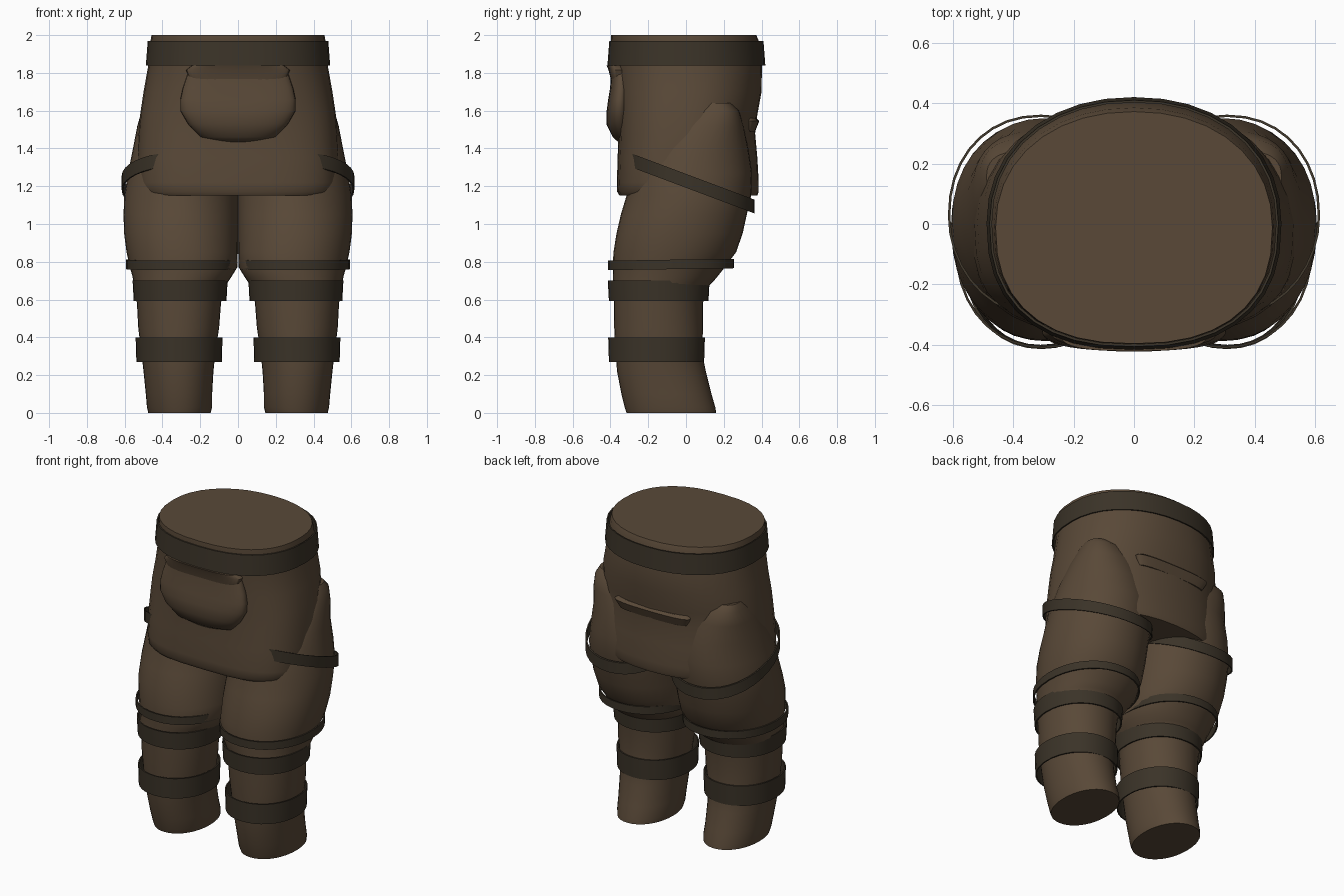
import bpy, bmesh, math

SEG = 36


def material(name, rgb):
    m = bpy.data.materials.new(name)
    m.diffuse_color = (*rgb, 1)
    return m


CLOTH = material("brown cloth", (0.100, 0.066, 0.039))
LEATHER = material("dark leather", (0.043, 0.033, 0.021))


def ring(x0, x1, y0, y1, nf=2.1, nb=2.1):
    """Rounded cross-section filling a box, with own squareness front and back."""
    cx, cy, rx, ry = (x0 + x1) / 2, (y0 + y1) / 2, (x1 - x0) / 2, (y1 - y0) / 2
    pts = []
    for i in range(SEG):
        a = 2 * math.pi * i / SEG
        c, s = math.cos(a), math.sin(a)
        e = 2 / (nb if s > 0 else nf)
        pts.append((cx + rx * math.copysign(abs(c) ** e, c),
                    cy + ry * math.copysign(abs(s) ** e, s)))
    return pts


def skin(name, loops, mat, closed=False):
    """Join loops of 3D points; cap the ends, or close into a hoop."""
    bm = bmesh.new()
    rows = [[bm.verts.new(p) for p in loop] for loop in loops]
    pairs = list(zip(rows, rows[1:]))
    if closed:
        pairs.append((rows[-1], rows[0]))
    else:
        bm.faces.new(rows[0][::-1])
        bm.faces.new(rows[-1])
    for lo, hi in pairs:
        for i in range(SEG):
            j = (i + 1) % SEG
            bm.faces.new((lo[i], lo[j], hi[j], hi[i]))
    bmesh.ops.recalc_face_normals(bm, faces=bm.faces)
    me = bpy.data.meshes.new(name)
    bm.to_mesh(me)
    bm.free()
    me.materials.append(mat)
    ob = bpy.data.objects.new(name, me)
    bpy.context.collection.objects.link(ob)
    bpy.ops.object.select_all(action='DESELECT')
    ob.select_set(True)
    bpy.context.view_layer.objects.active = ob
    bpy.ops.object.shade_smooth_by_angle(angle=math.radians(42))
    return ob


def loft(name, sections, mat, side=1):
    """Each section: z, x0, x1, y0, y1 and optional squareness."""
    return skin(name, [[(side * x, y, s[0]) for x, y in ring(*s[1:])]
                       for s in sections], mat)


def band(name, box, z0, z1, mat, side=1, slope=0.0, flare=0.0, n=(2.1, 2.1)):
    """Thin hoop; slope tilts it along y, flare widens the lower edge."""
    x0, x1, y0, y1 = box

    def edge(z, d):
        return [(side * x, y, z + slope * y)
                for x, y in ring(x0 - d, x1 + d, y0 - d, y1 + d, *n)]
    t = 0.008
    return skin(name, [edge(z0, flare - t), edge(z0, flare), edge(z1, 0), edge(z1, -t)],
                mat, closed=True)


# Hips with skirt-like lower hem
loft("hips", [
    (1.15, -.505, .505, -.352, .378, 3.2, 2.2),
    (1.17, -.525, .525, -.364, .385, 3.2, 2.2),
    (1.22, -.535, .535, -.366, .385, 3.1, 2.2),
    (1.35, -.535, .535, -.362, .378, 3.0, 2.2),
    (1.48, -.528, .528, -.358, .366, 2.8, 2.2),
    (1.58, -.518, .518, -.362, .378, 2.7, 2.2),
    (1.70, -.500, .500, -.372, .400, 2.5, 2.2),
    (1.84, -.475, .475, -.386, .402, 2.4, 2.15),
    (1.97, -.463, .463, -.398, .385, 2.4, 2.15),
    (2.00, -.458, .458, -.396, .372, 2.4, 2.15),
], CLOTH)
band("belt", (-.478, .478, -.406, .410), 1.84, 1.97, LEATHER, flare=.010, n=(2.4, 2.15))

# Front pouch with an outward-leaning flap
loft("front_pouch", [
    (1.435, -.10, .10, -.360, -.28, 2.4),
    (1.46, -.20, .20, -.388, -.28, 2.4),
    (1.53, -.265, .265, -.422, -.28, 2.4),
    (1.60, -.305, .305, -.420, -.28, 2.6),
    (1.66, -.305, .305, -.412, -.28, 2.8),
    (1.72, -.292, .292, -.402, -.28, 2.8),
    (1.80, -.265, .265, -.396, -.28, 2.8),
], CLOTH)
loft("pouch_flap", [
    (1.765, -.255, .255, -.398, -.29, 3),
    (1.815, -.275, .275, -.410, -.29, 3),
    (1.838, -.245, .245, -.420, -.29, 3),
], CLOTH)

# Raised pocket lip across the seat
loft("back_pocket_lip", [
    (1.49, -.24, .24, .29, .366, 2, 2.6),
    (1.545, -.27, .27, .29, .388, 2, 2.6),
    (1.56, -.25, .25, .29, .372, 2, 2.6),
], CLOTH)

for side, tag in ((1, "right"), (-1, "left")):
    # Leg from cuff to the bulge over the hip
    loft(tag + "_leg", [
        (0.00, .145, .475, -.315, .160),
        (0.03, .137, .482, -.325, .155),
        (0.10, .137, .488, -.342, .135),
        (0.22, .130, .500, -.365, .105),
        (0.32, .120, .512, -.373, .085),
        (0.45, .100, .528, -.380, .090),
        (0.58, .090, .535, -.382, .090),
        (0.66, .080, .545, -.384, .105),
        (0.69, .055, .553, -.385, .140),
        (0.72, .035, .558, -.386, .165),
        (0.77, .004, .572, -.388, .205),
        (0.85, .001, .590, -.384, .265),
        (0.95, .000, .603, -.368, .300),
        (1.05, .000, .606, -.345, .322, 2, 2.1),
        (1.15, .000, .602, -.315, .345, 1.95, 2.1),
        (1.27, .010, .582, -.295, .350, 1.95, 2.1),
        (1.40, .050, .556, -.220, .330, 2, 2.1),
        (1.52, .140, .533, -.080, .305, 2.2, 2.3),
        (1.60, .220, .510, .020, .280, 2.4, 2.5),
        (1.64, .260, .488, .070, .240, 2.5, 2.5),
    ], CLOTH, side)

    # Sloping strap round the thigh
    band(tag + "_thigh_strap", (.0, .616, -.308, .362), 1.192, 1.265, LEATHER, side,
         slope=-.375, n=(2.0, 2.15))
    # Knee and shin straps
    band(tag + "_upper_knee_strap", (.008, .592, -.412, .255), .762, .812, LEATHER, side,
         slope=.015)
    band(tag + "_lower_knee_strap", (.055, .558, -.414, .125), .592, .700, LEATHER, side,
         flare=-.006)
    band(tag + "_shin_strap", (.082, .542, -.412, .100), .270, .400, LEATHER, side,
         flare=-.004)
